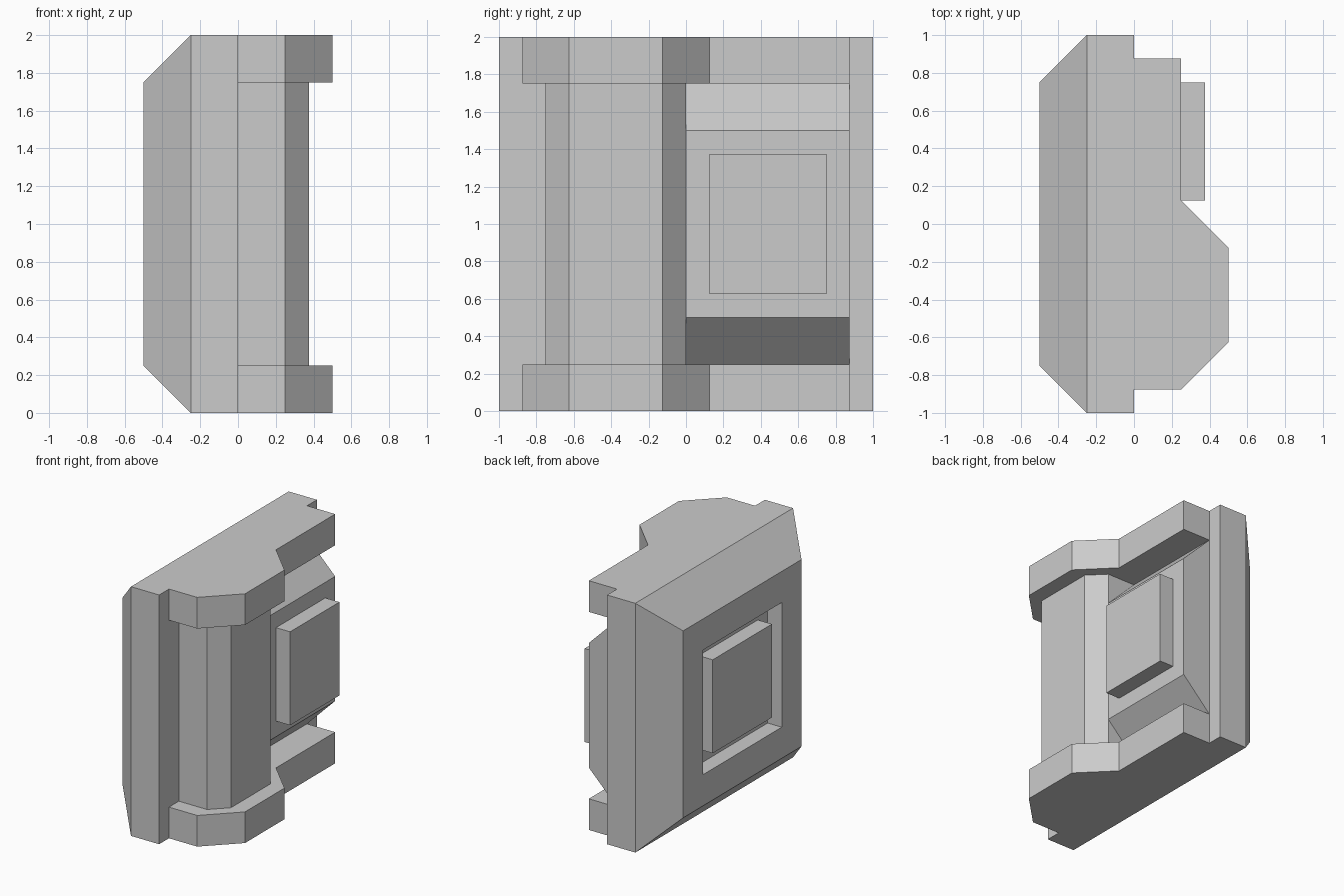
import bpy, bmesh
from mathutils import Vector

if "Cube" in bpy.data.objects:
    bpy.data.objects.remove(bpy.data.objects["Cube"])


def finish(name, bm):
    bmesh.ops.recalc_face_normals(bm, faces=bm.faces)
    mesh = bpy.data.meshes.new(name)
    bm.to_mesh(mesh)
    bm.free()
    obj = bpy.data.objects.new(name, mesh)
    bpy.context.collection.objects.link(obj)
    return obj


def prism(name, points, offset):
    """Extrude a closed flat outline by an offset vector."""
    bm = bmesh.new()
    face = bm.faces.new([bm.verts.new(p) for p in points])
    result = bmesh.ops.extrude_face_region(bm, geom=[face], use_keep_orig=True)
    moved = [v for v in result["geom"] if isinstance(v, bmesh.types.BMVert)]
    bmesh.ops.translate(bm, verts=moved, vec=Vector(offset))
    return finish(name, bm)


def loft_rects(name, sections):
    """Join rectangles (x, half size) centred on z = 1 and cap both ends."""
    bm = bmesh.new()
    rings = [[bm.verts.new((x, h * sy, 1 + h * sz))
              for sy, sz in ((-1, -1), (1, -1), (1, 1), (-1, 1))]
             for x, h in sections]
    for a, b in zip(rings, rings[1:]):
        for i in range(4):
            j = (i + 1) % 4
            bm.faces.new((a[i], a[j], b[j], b[i]))
    bm.faces.new(rings[0])
    bm.faces.new(rings[-1])
    return finish(name, bm)


# Bevelled backing slab, with a grooved frame around a flush square pad
loft_rects("backing_slab", [(0, 1), (-0.25, 1), (-0.5, 0.75), (-0.5, 0.5),
                            (-0.375, 0.5), (-0.375, 0.375), (-0.5, 0.375)])

# Matching end caps at the bottom and top
cap = [(0, -0.875), (0.25, -0.875), (0.5, -0.625), (0.5, -0.125),
       (0.25, 0.125), (0.25, 0.875), (0, 0.875)]
for name, z in (("bottom_cap", 0), ("top_cap", 1.75)):
    prism(name, [(x, y, z) for x, y in cap], (0, 0, 0.25))

# Faceted column between the caps
column = [(0, -0.75), (0.25, -0.75), (0.375, -0.625), (0.375, -0.125),
          (0.25, 0), (0, 0)]
prism("column", [(x, y, 0.25) for x, y in column], (0, 0, 1.5))

# Side panel with sloped top and bottom
panel = [(0, 0.25), (0.25, 0.5), (0.25, 1.5), (0, 1.75)]
prism("side_panel", [(x, 0, z) for x, z in panel], (0, 0.875, 0))

# Raised plate on the side panel
plate = [(0.125, 0.625), (0.75, 0.625), (0.75, 1.375), (0.125, 1.375)]
prism("raised_plate", [(0.25, y, z) for y, z in plate], (0.125, 0, 0))
